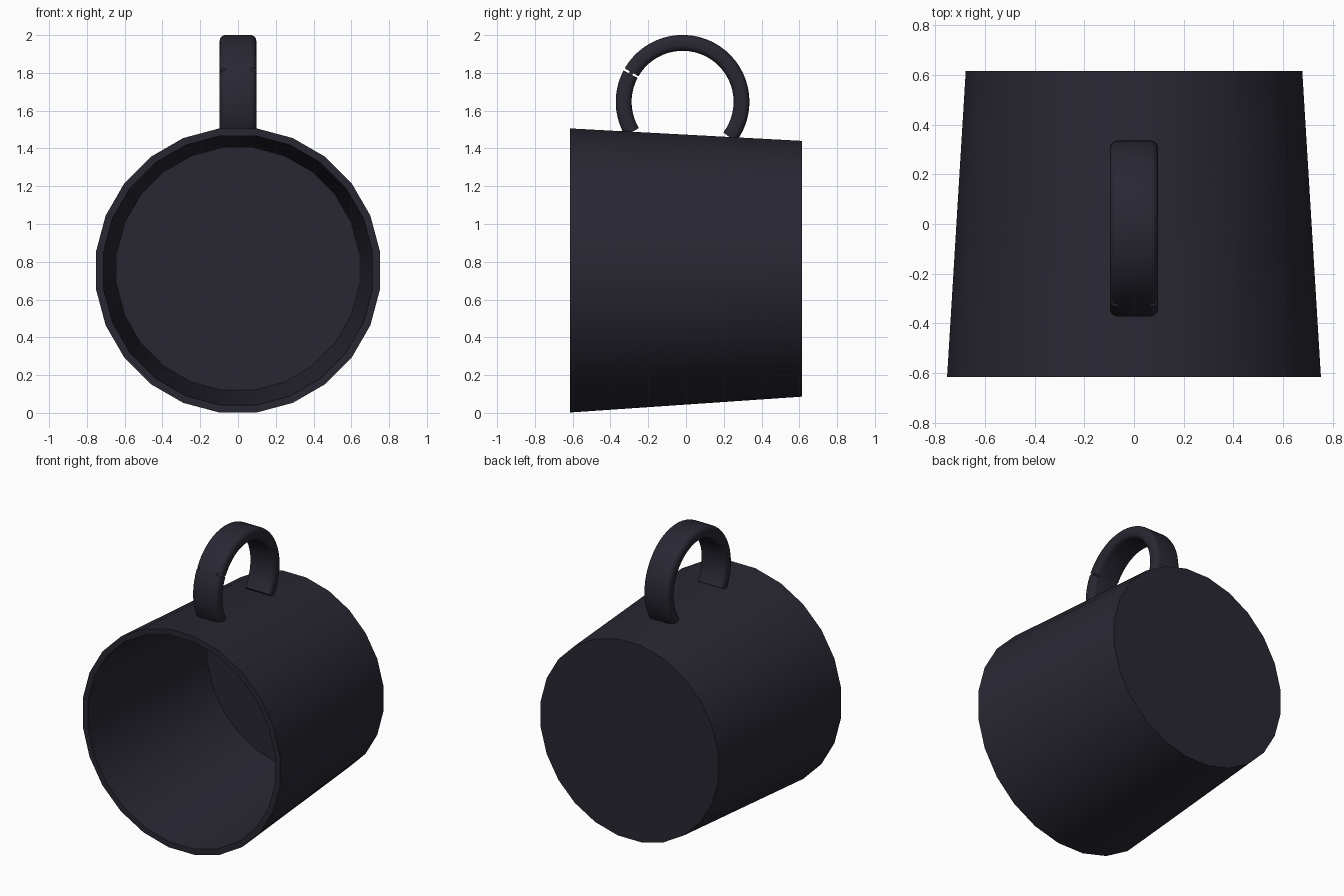
import bpy, bmesh
from math import sin, cos, pi, radians

cube = bpy.data.objects.get("Cube")
if cube:
    bpy.data.objects.remove(cube, do_unlink=True)

glaze = bpy.data.materials.new("dark_glaze")
glaze.use_nodes = True
colour = (0.022, 0.02, 0.032, 1)
glaze.diffuse_color = colour
glaze.node_tree.nodes["Principled BSDF"].inputs["Base Color"].default_value = colour


def bridge(bm, a, b):
    """Join two vertex loops with quads."""
    n = len(a)
    return [bm.faces.new((a[i], a[(i + 1) % n], b[(i + 1) % n], b[i])) for i in range(n)]


def finish(bm, name):
    bmesh.ops.recalc_face_normals(bm, faces=bm.faces)
    mesh = bpy.data.meshes.new(name)
    bm.to_mesh(mesh)
    bm.free()
    obj = bpy.data.objects.new(name, mesh)
    bpy.context.collection.objects.link(obj)
    mesh.materials.append(glaze)
    bpy.ops.object.select_all(action='DESELECT')
    obj.select_set(True)
    bpy.context.view_layer.objects.active = obj
    bpy.ops.object.shade_smooth_by_angle(angle=radians(35))
    return obj


# Cup lying on its side, open at the front: (y, flat radius, centre height)
SIDES = 24
profile = [(0.58, 0.642, 0.762), (-0.615, 0.713, 0.754),
           (-0.615, 0.752, 0.754), (0.615, 0.677, 0.763)]
bm = bmesh.new()
rings = []
for y, flat, z in profile:
    r = flat / cos(pi / SIDES)
    angles = [2 * pi * (i + 0.5) / SIDES for i in range(SIDES)]
    rings.append([bm.verts.new((r * cos(a), y, z + r * sin(a))) for a in angles])
for a, b in zip(rings, rings[1:]):
    bridge(bm, a, b)
bm.faces.new(rings[0])
bm.faces.new(rings[-1])
finish(bm, "cup_body")

# Handle section: rounded rectangle as (sideways, radial) offsets
HALF_W, HALF_T, ROUND, STEPS = 0.097, 0.042, 0.032, 5
section = []
for corner, (sx, sr) in enumerate([(1, 1), (-1, 1), (-1, -1), (1, -1)]):
    for k in range(STEPS + 1):
        a = pi / 2 * (corner + k / STEPS)
        section.append((sx * (HALF_W - ROUND) + ROUND * cos(a),
                        sr * (HALF_T - ROUND) + ROUND * sin(a)))

# Sweep the section round an arc, with a hairline split in its rounded edges
START, END, SPLIT, GAP = -37, 211, 150, 2
stops = [START + (SPLIT - START) * i / 30 for i in range(31)]
stops += [SPLIT + GAP + (END - SPLIT - GAP) * i / 10 for i in range(11)]
bm = bmesh.new()
loops = []
for deg in stops:
    a = radians(deg)
    loops.append([bm.verts.new((x, -0.018 + (0.312 + r) * cos(a), 1.647 + (0.312 + r) * sin(a)))
                  for x, r in section])
split_faces = []
for a, b, deg in zip(loops, loops[1:], stops):
    faces = bridge(bm, a, b)
    if deg == SPLIT:
        split_faces = [f for i, f in enumerate(faces) if i % (STEPS + 1) != STEPS]
bm.faces.new(loops[0])
bm.faces.new(loops[-1])
bmesh.ops.delete(bm, geom=split_faces, context='FACES_ONLY')
finish(bm, "handle")
